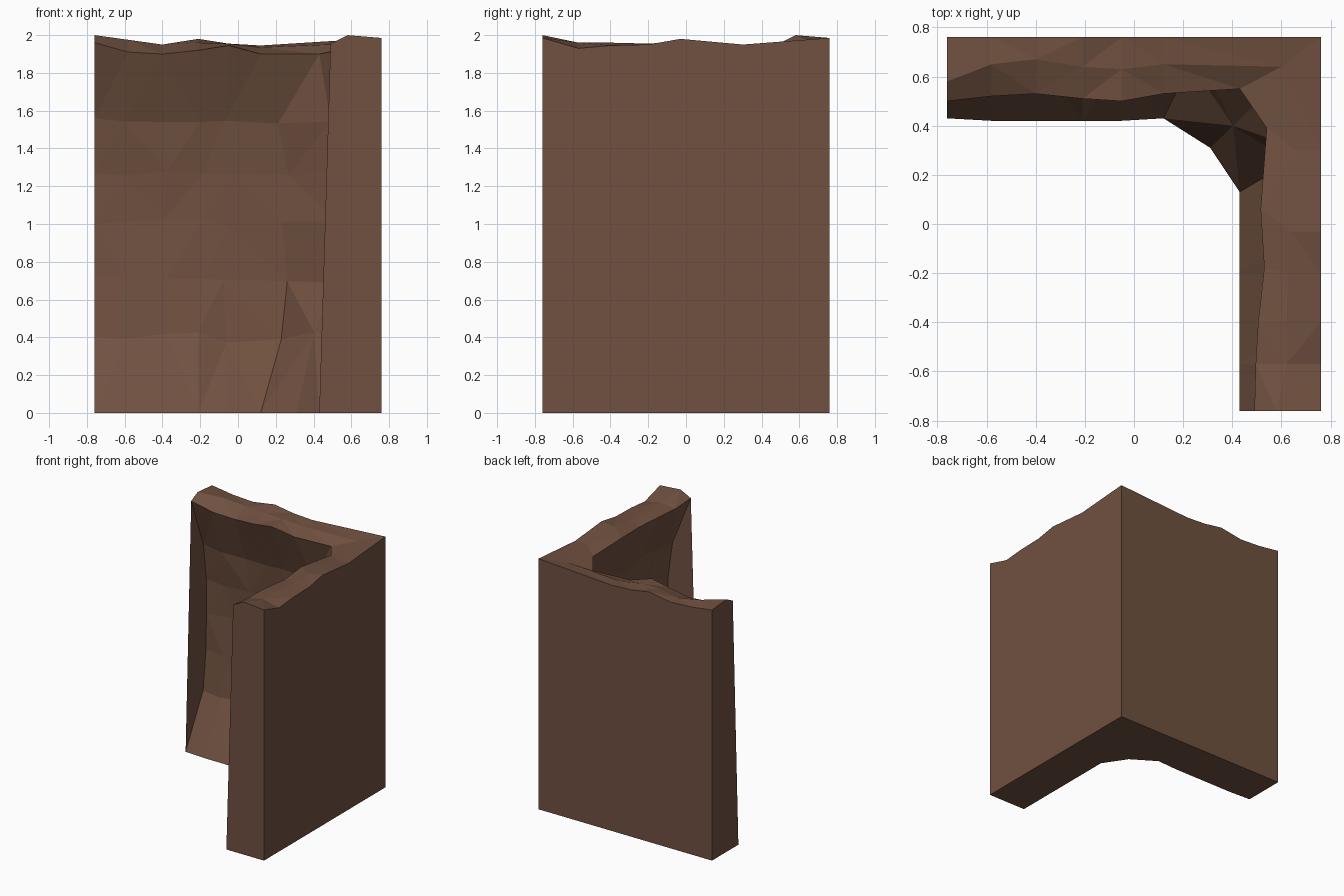
import bpy, bmesh, random

if "Cube" in bpy.data.objects:
    bpy.data.objects.remove(bpy.data.objects["Cube"])
random.seed(4)

OUT = 0.76                                   # flat outer walls
ROWS = [(0.0, 0.0), (0.40, 0.84), (0.72, 0.98), (1.0, 1.0), (1.27, 1.0), (1.56, 0.8)]

# Stations along the L: bottom xy, middle xy, top rim xyz, ridge xyz, outer xyz
stations = []

# Back wing: x, bottom y, rim y, rim z, ridge y, ridge z, outer z
for x, by, ry, rz, my, mz, oz in [
        (-0.76, 0.43, 0.50, 1.96, 0.58, 2.00, 1.985),
        (-0.58, 0.42, 0.52, 1.91, 0.65, 1.975, 1.96),
        (-0.40, 0.42, 0.53, 1.90, 0.67, 1.95, 1.95),
        (-0.21, 0.42, 0.51, 1.92, 0.64, 1.96, 1.98),
        (-0.05, 0.42, 0.50, 1.945, 0.63, 1.955, 1.955),
        (0.12, 0.43, 0.53, 1.90, 0.65, 1.935, 1.945)]:
    mx = x if x < 0.1 else 0.26
    stations.append(((x, by), (mx, 0.69), (x, ry, rz), (x, my, mz), (x, OUT, oz)))

# Inner corner
stations.append(((0.31, 0.31), (0.515, 0.515), (0.43, 0.55, 1.90),
                 (0.60, 0.64, 1.955), (OUT, OUT, 1.985)))

# Right wing: y, bottom x, rim x, rim y, rim z, ridge x, ridge z, outer z
for y, bx, rx, ry, rz, mx, mz, oz in [
        (0.13, 0.43, 0.54, 0.39, 1.92, 0.66, 1.95, 1.95),
        (-0.03, 0.43, 0.515, 0.06, 1.95, 0.64, 1.965, 1.98),
        (-0.20, 0.43, 0.53, -0.18, 1.94, 0.63, 1.955, 1.95),
        (-0.40, 0.43, 0.505, -0.40, 1.945, 0.62, 1.96, 1.945),
        (-0.57, 0.43, 0.495, -0.57, 1.94, 0.62, 1.96, 1.93),
        (-0.76, 0.43, 0.49, -0.76, 1.955, 0.58, 2.00, 1.985)]:
    my = 0.28 if y > 0.1 else y
    oy = 0.30 if y > 0.1 else y
    stations.append(((bx, y), (0.69, my), (rx, ry, rz), (mx, oy, mz), (OUT, oy, oz)))

# Rings around each station
bm = bmesh.new()
rings = []
last = len(stations) - 1
for i, (bot, mid, rim, ridge, outer) in enumerate(stations):
    ring = []
    for k, (z, w) in enumerate(ROWS):
        if i == 6 and k == 1:
            w = 0.42                         # corner swells further at its foot
        end = bot if z < 1 else rim
        x = end[0] + (mid[0] - end[0]) * w
        y = end[1] + (mid[1] - end[1]) * w
        if 0 < i < last and k > 0:           # rough hewn inner face
            along = random.uniform(-0.03, 0.03)
            depth = random.uniform(-0.015, 0.01)
            x, y = (x + along, y + depth) if i < 6 else (x + depth, y + along)
            if i == 6:
                y -= along * 0.7
            z += random.uniform(-0.03, 0.03)
        ring.append(bm.verts.new((x, y, z)))
    ring += [bm.verts.new(p) for p in (rim, ridge, outer)]
    ring.append(bm.verts.new((outer[0], outer[1], 0)))
    rings.append(ring)

# Skin between rings, with flat wing ends
n = len(rings[0])
for a, b in zip(rings, rings[1:]):
    for k in range(n):
        j = (k + 1) % n
        bm.faces.new((a[k], a[j], b[j], b[k]))
bm.faces.new(rings[0])
bm.faces.new(rings[-1])
bmesh.ops.triangulate(bm, faces=bm.faces[:])
bmesh.ops.recalc_face_normals(bm, faces=bm.faces[:])

mesh = bpy.data.meshes.new("cliff_corner")
bm.to_mesh(mesh)
bm.free()
brown = bpy.data.materials.new("earth brown")
brown.diffuse_color = (0.162, 0.082, 0.051, 1)
brown.use_nodes = True
brown.node_tree.nodes["Principled BSDF"].inputs["Base Color"].default_value = brown.diffuse_color
mesh.materials.append(brown)
cliff = bpy.data.objects.new("cliff_corner", mesh)
bpy.context.collection.objects.link(cliff)
